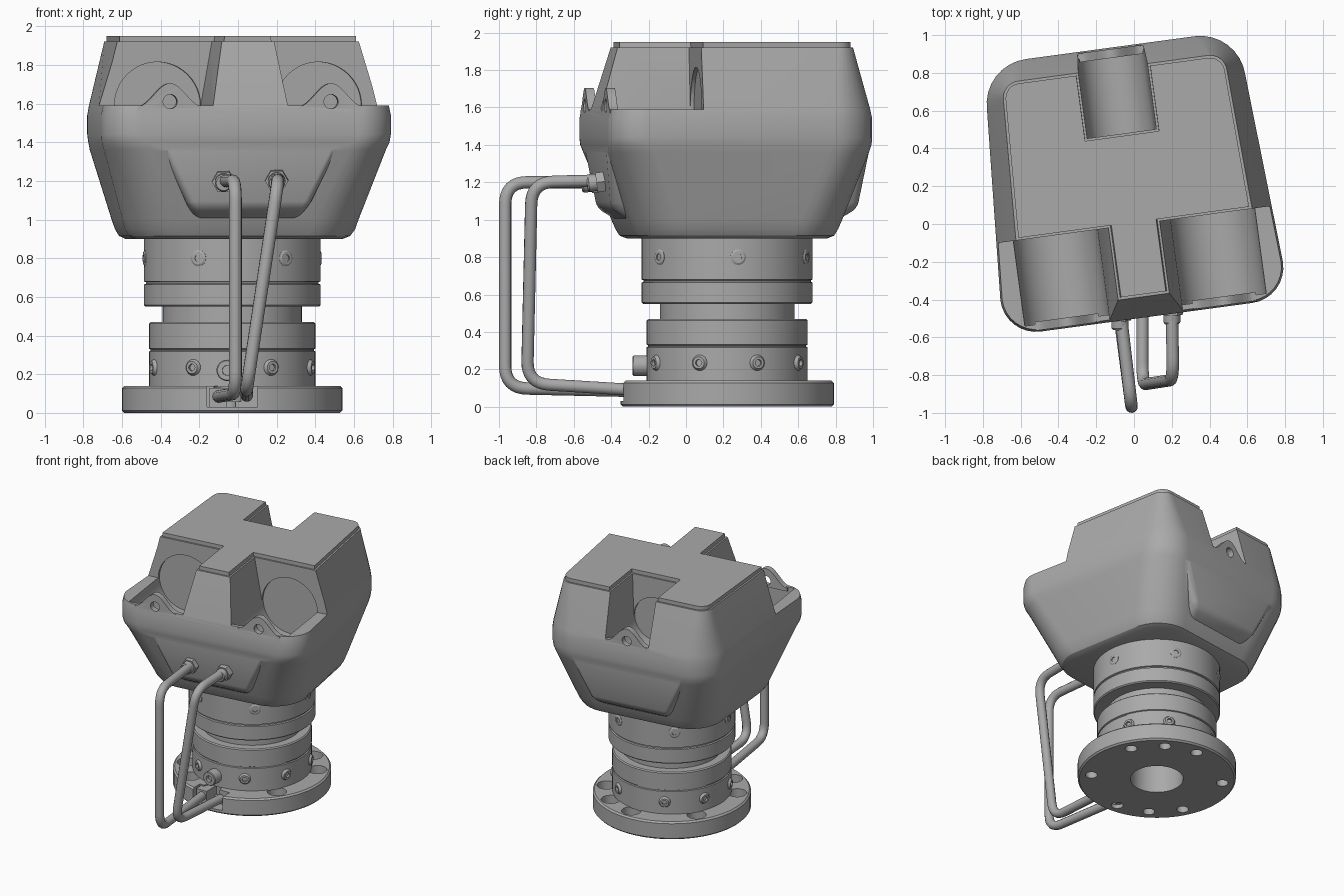
import bpy, bmesh, math
from mathutils import Vector, Matrix

cube = bpy.data.objects.get("Cube")
if cube:
    bpy.data.objects.remove(cube, do_unlink=True)

grey = bpy.data.materials.new("machined_grey")
grey.use_nodes = True
COLOUR = (0.4, 0.4, 0.4, 1)
grey.diffuse_color = COLOUR
grey.node_tree.nodes["Principled BSDF"].inputs["Base Color"].default_value = COLOUR

CENTRE = Matrix.Translation((-0.03, 0.22, 0))
HEAD = CENTRE @ Matrix.Rotation(math.radians(7.7), 4, 'Z')


def finish(bm, name, matrix):
    bmesh.ops.remove_doubles(bm, verts=bm.verts, dist=1e-5)
    bmesh.ops.recalc_face_normals(bm, faces=bm.faces)
    mesh = bpy.data.meshes.new(name)
    bm.to_mesh(mesh)
    bm.free()
    mesh.materials.append(grey)
    ob = bpy.data.objects.new(name, mesh)
    ob.matrix_world = matrix
    bpy.context.collection.objects.link(ob)
    return ob


def activate(ob):
    bpy.ops.object.select_all(action='DESELECT')
    ob.select_set(True)
    bpy.context.view_layer.objects.active = ob


def smooth(ob, angle=30):
    activate(ob)
    bpy.ops.object.shade_smooth_by_angle(angle=math.radians(angle))
    return ob


def loft(rings, name, matrix, caps=True, closed=False):
    """Skin a list of equal-length point rings."""
    bm = bmesh.new()
    rows = [[bm.verts.new(p) for p in ring] for ring in rings]
    n = len(rows[0])
    pairs = list(zip(rows, rows[1:])) + ([(rows[-1], rows[0])] if closed else [])
    for a, b in pairs:
        for i in range(n):
            j = (i + 1) % n
            bm.faces.new((a[i], a[j], b[j], b[i]))
    if caps:
        bm.faces.new(rows[0])
        bm.faces.new(rows[-1])
    return finish(bm, name, matrix)


def lathe(profile, name, matrix, n=72, closed=False):
    rings = [[(r * math.cos(2 * math.pi * i / n), r * math.sin(2 * math.pi * i / n), z)
              for i in range(n)] for r, z in profile]
    return loft(rings, name, matrix, caps=not closed, closed=closed)


def prism(quad0, quad1, name, matrix):
    return loft([quad0, quad1], name, matrix)


def boolean(target, tool, operation='DIFFERENCE'):
    activate(target)
    mod = target.modifiers.new("cut", 'BOOLEAN')
    mod.object, mod.operation, mod.solver = tool, operation, 'EXACT'
    bpy.ops.object.modifier_apply(modifier=mod.name)
    bpy.data.objects.remove(tool, do_unlink=True)


def along_y(radius, u, z, v0, v1, n=48):
    """Cylinder lying along the head's depth axis."""
    m = HEAD @ Matrix.Translation((u, v0, z)) @ Matrix.Rotation(math.radians(-90), 4, 'X')
    return lathe([(radius, 0), (radius, v1 - v0)], "cutter", m, n)


def section(z, front, back, depth, rf, rb, n=8):
    """Rounded trapezoid outline of the head at height z."""
    pts = []
    for sx, sy, w, r, a0 in ((1, 1, back, rb, 0), (-1, 1, back, rb, 90),
                             (-1, -1, front, rf, 180), (1, -1, front, rf, 270)):
        for i in range(n + 1):
            a = math.radians(a0 + 90 * i / n)
            pts.append((sx * (w - r) + r * math.cos(a), sy * (depth - r) + r * math.sin(a), z))
    return pts


# Head shell
head = loft([section(*s) for s in (
    (.90, .54, .52, .50, .24, .24), (.915, .575, .55, .535, .25, .25),
    (.95, .60, .57, .555, .26, .26), (1.0, .615, .585, .575, .26, .26),
    (1.36, .735, .68, .705, .22, .25), (1.40, .75, .685, .717, .2, .24),
    (1.44, .755, .69, .72, .19, .24), (1.54, .755, .69, .72, .19, .24),
    (1.59, .745, .68, .708, .18, .22), (1.92, .645, .597, .61, .07, .09))],
    "head_shell", HEAD)

# Bulged panels low on the front and back
for s in (-1, 1):
    def row(z, w, v):
        return [(-w, s * .3, z), (w, s * .3, z), (w, s * v, z), (-w, s * v, z)]
    bulge = loft([row(.99, .26, .55), row(1.06, .31, .665), row(1.39, .47, .712)], "bulge", HEAD)
    activate(bulge)
    bev = bulge.modifiers.new("round", 'BEVEL')
    bev.width, bev.segments, bev.limit_method = .035, 4, 'NONE'
    bpy.ops.object.modifier_apply(modifier=bev.name)
    boolean(head, bulge, 'UNION')


def pocket_cutters(grow=0):
    """Two front corner pockets and one back slot."""
    floor, top, wall = 1.59, 2.1, -.225 + grow
    tools = []
    for s in (-1, 1):
        lo, hi = .195 - grow, .105 - grow
        a = [(s * u, v, floor) for u, v in ((lo, -1), (1, -1), (1, wall), (lo, wall))]
        b = [(s * u, v, top) for u, v in ((hi, -1), (1, -1), (1, wall), (hi, wall))]
        tools.append(prism(a, b, "cutter", HEAD))
    slot = [[(u, v, z) for u, v in ((-w, .26 - grow), (w, .26 - grow), (w, 1), (-w, 1))]
            for z, w in ((floor, .175 + grow), (top, .19 + grow))]
    tools.append(prism(slot[0], slot[1], "cutter", HEAD))
    return tools


for tool in pocket_cutters():
    boolean(head, tool)

# Half-round channels, wavy lips and pin holes
for u, side, radius, inner in ((-.42, -1, .225, .205), (.42, -1, .225, .205), (0, 1, .175, .245)):
    v0, v1 = sorted((side * .68, side * inner))
    boolean(head, along_y(radius, u, 1.59, v0, v1))
    steps = 24
    wave = [(u + .17 * (2 * i / steps - 1),
             1.585 + .06 * (1 - math.cos(2 * math.pi * i / steps))) for i in range(steps + 1)]
    outline = [(u - .17, 1.56)] + wave + [(u + .17, 1.56)]
    lip = loft([[(x, side * v, z) for x, z in outline] for v in (.665, .712)], "lip", HEAD)
    boolean(head, lip, 'UNION')
    v0, v1 = sorted((side * .6, side * .8))
    boolean(head, along_y(.037, u, 1.61, v0, v1, 24))
smooth(head, 28)

# Top cover plate
cover = loft([section(z, .63, .585, .597, .06, .08) for z in (1.91, 1.95)], "top_cover", HEAD)
for tool in pocket_cutters(.012):
    boolean(cover, tool)
smooth(cover)

# Base flange with bore, counterbored holes and a front notch
flange = lathe([(.19, 0), (.558, 0), (.57, .012), (.57, .128), (.558, .14), (.19, .14)],
               "base_flange", CENTRE, closed=True)
for angle in (207, 237, 267, 327, 27, 57, 87, 147):
    m = CENTRE @ Matrix.Rotation(math.radians(angle), 4, 'Z') @ Matrix.Translation((.475, 0, 0))
    boolean(flange, lathe([(.043, -.1), (.043, .06), (.07, .06), (.07, .3)], "cutter", m, 24))
quad = [(-.13, -.7), (.13, -.7), (.13, -.47), (-.13, -.47)]
boolean(flange, prism([(x, y, .03) for x, y in quad], [(x, y, .3) for x, y in quad], "cutter", CENTRE))
smooth(flange)

# Port block in the notch
quad = [(-.12, -.53), (-.03, -.53), (-.03, -.4), (-.12, -.4)]
prism([(x, y, .03) for x, y in quad], [(x, y, .13) for x, y in quad], "port_block", CENTRE)

# Stacked round collars
smooth(lathe([(0, .25), (.19, .25), (.19, .135), (.43, .135), (.43, .318), (.422, .322),
              (.422, .328), (.43, .332), (.43, .462), (.422, .47), (0, .47)], "lower_collar", CENTRE))
smooth(lathe([(.36, .46), (.36, .56)], "neck", CENTRE))
smooth(lathe([(0, .55), (.449, .55), (.457, .558), (.457, .664), (.447, .668), (.447, .676),
              (.457, .68), (.457, .93), (0, .93)], "upper_collar", CENTRE))


def radial(angle, radius, z):
    """Frame on a collar, local z pointing outwards; angle is from the front."""
    return (CENTRE @ Matrix.Rotation(math.radians(angle - 90), 4, 'Z')
            @ Matrix.Translation((radius, 0, z)) @ Matrix.Rotation(math.radians(90), 4, 'Y'))


def screw(name, matrix, height):
    smooth(lathe([(0, 0), (.018, 0), (.018, height), (.032, height), (.042, 0), (.042, -.02), (0, -.02)],
                 name, matrix, 24))


for a in (28, 70, 112, 152):
    for s in (-1, 1):
        screw("lower_screw", radial(s * a, .43, .235), .016)
for k in range(6):
    screw("upper_screw", radial(37.5 + 60 * k, .457, .8), .006)

# Front locking knob
smooth(lathe([(0, .05), (.025, .05), (.025, .075), (.05, .075), (.055, .07), (.055, -.03), (0, -.03)],
             "locking_knob", radial(-3, .43, .22), 32))


def pipe(name, points, radius=.033, corner=.12):
    """Round tube through points with softened bends."""
    pts = [Vector(p) for p in points]
    path = [pts[0]]
    for a, b, c in zip(pts, pts[1:], pts[2:]):
        p = b + (a - b).normalized() * corner
        q = b + (c - b).normalized() * corner
        for i in range(9):
            t = i / 8
            path.append(p * (1 - t) ** 2 + b * 2 * t * (1 - t) + q * t * t)
    path.append(pts[-1])
    curve = bpy.data.curves.new(name, 'CURVE')
    curve.dimensions, curve.bevel_depth, curve.bevel_resolution = '3D', radius, 4
    curve.use_fill_caps = True
    spline = curve.splines.new('POLY')
    spline.points.add(len(path) - 1)
    for sp, p in zip(spline.points, path):
        sp.co = (*p, 1)
    curve.materials.append(grey)
    ob = bpy.data.objects.new(name, curve)
    bpy.context.collection.objects.link(ob)
    activate(ob)
    bpy.ops.object.convert(target='MESH')
    smooth(bpy.context.object, 40)


# Hoses and their hex fittings
pipe("right_hose", [(-.075, -.44, 1.2), (-.013, -.967, 1.2), (-.013, -.967, .1), (-.1, -.3, .085)])
pipe("left_hose", [(.2, -.42, 1.21), (.207, -.825, 1.2), (.045, -.85, .125), (.045, -.28, .09)])
for name, x, y, z in (("right_fitting", -.075, -.42, 1.205), ("left_fitting", .2, -.39, 1.21)):
    m = Matrix.Translation((x, y, z)) @ Matrix.Rotation(math.radians(97), 4, 'X')
    lathe([(.06, 0), (.06, .09)], name + "_nut", m, 6)
    smooth(lathe([(.045, 0), (.045, .13), (.038, .14)], name + "_collar", m, 24))
